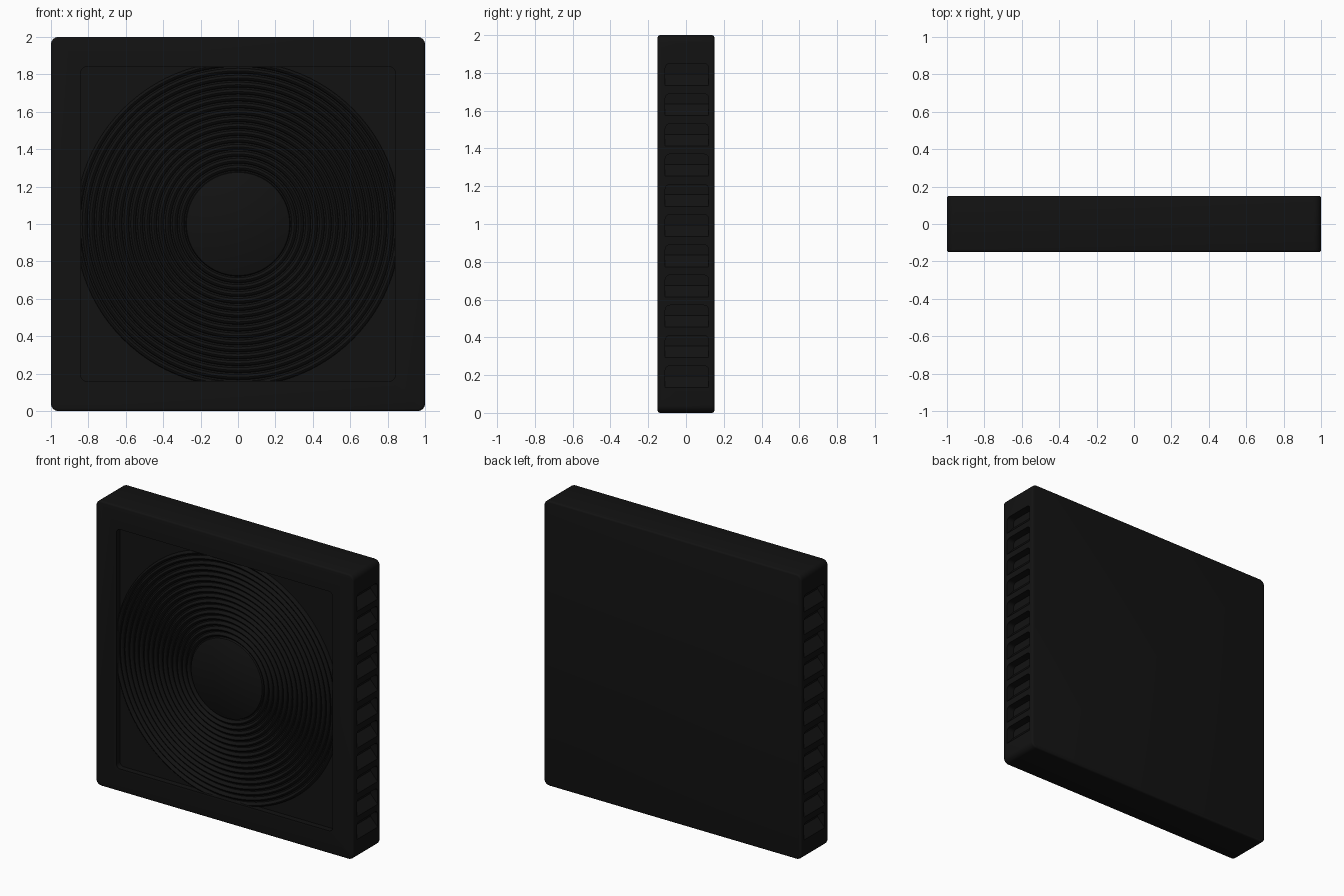
import bpy, bmesh, math

if "Cube" in bpy.data.objects:
    bpy.data.objects.remove(bpy.data.objects["Cube"])

black = bpy.data.materials.new("black_plastic")
black.diffuse_color = (0.006, 0.006, 0.006, 1)
black.use_nodes = True
black.node_tree.nodes["Principled BSDF"].inputs["Base Color"].default_value = black.diffuse_color


def finish(bm, name):
    bmesh.ops.recalc_face_normals(bm, faces=bm.faces)
    me = bpy.data.meshes.new(name)
    bm.to_mesh(me)
    bm.free()
    ob = bpy.data.objects.new(name, me)
    bpy.context.collection.objects.link(ob)
    me.materials.append(black)
    return ob


def smooth(ob):
    bpy.ops.object.select_all(action='DESELECT')
    ob.select_set(True)
    bpy.context.view_layer.objects.active = ob
    bpy.ops.object.shade_smooth_by_angle(angle=math.radians(35))


def rounded_slab(bm, half, radius, y0, y1, seg=6):
    """Square with rounded corners in XZ, centred on z=1, extruded along y."""
    c = half - radius
    pts = []
    for k, (sx, sz) in enumerate([(1, 1), (-1, 1), (-1, -1), (1, -1)]):
        for i in range(seg + 1):
            a = math.pi / 2 * (k + i / seg)
            pts.append((sx * c + radius * math.cos(a), 1 + sz * c + radius * math.sin(a)))
    front = [bm.verts.new((x, y0, z)) for x, z in pts]
    back = [bm.verts.new((x, y1, z)) for x, z in pts]
    caps = [bm.faces.new(front), bm.faces.new(back[::-1])]
    n = len(pts)
    for i in range(n):
        j = (i + 1) % n
        bm.faces.new((front[i], back[i], back[j], front[j]))
    return caps


def louvre(bm, side, top):
    """Wedge pocket: deepest at its flat ceiling, floor slopes out to the side face."""
    prof = [(0.945, top), (1.03, top), (1.03, top - 0.15), (0.945, top - 0.055)]
    rows = [[bm.verts.new((side * x, y, z)) for x, z in prof] for y in (-0.11, 0.12)]
    bm.faces.new(rows[0])
    bm.faces.new(rows[1][::-1])
    for i in range(4):
        j = (i + 1) % 4
        bm.faces.new((rows[0][i], rows[1][i], rows[1][j], rows[0][j]))
    edges = [bm.edges.get((r[0], r[1])) for r in rows]
    bmesh.ops.bevel(bm, geom=edges, offset=0.025, segments=4, profile=0.5, affect='EDGES')


# Casing with rounded corners and softened rims
bm = bmesh.new()
caps = rounded_slab(bm, 1.0, 0.04, -0.15, 0.15)
bmesh.ops.recalc_face_normals(bm, faces=bm.faces)
bmesh.ops.bevel(bm, geom=list({e for f in caps for e in f.edges}),
                offset=0.012, segments=3, profile=0.5, affect='EDGES')
casing = finish(bm, "casing")

# Cutters: front recess and side louvres
bm = bmesh.new()
rounded_slab(bm, 0.84, 0.03, -0.3, -0.11)
for side in (1, -1):
    for i in range(11):
        louvre(bm, side, 1.85 - 0.16 * i)
cutter = finish(bm, "recess_cutter")
cutter.hide_render = True

mod = casing.modifiers.new("cut", 'BOOLEAN')
mod.operation = 'DIFFERENCE'
mod.solver = 'EXACT'
mod.object = cutter
bpy.context.view_layer.objects.active = casing
casing.select_set(True)
bpy.ops.object.modifier_apply(modifier=mod.name)
bpy.data.objects.remove(cutter)
smooth(casing)

# Round grille: hub disc plus concentric rounded ridges, clipped by the frame
base, height, hub, pitch, rings = -0.112, 0.022, 0.27, 0.037, 16
prof = [(hub, base - height + 0.004), (hub + 0.006, base - height + 0.008), (hub + 0.01, base)]
for r in range(rings):
    start = hub + 0.01 + r * pitch
    for k in range(7):
        a = math.pi * k / 6
        prof.append((start + 0.021 - 0.014 * math.cos(a), base - height * math.sin(a)))
prof.append((prof[-1][0], -0.08))
bm = bmesh.new()
N = 96
loops = []
for r, y in prof:
    loops.append([bm.verts.new((r * math.cos(2 * math.pi * i / N), y,
                                1 + r * math.sin(2 * math.pi * i / N))) for i in range(N)])
for a, b in zip(loops, loops[1:]):
    for i in range(N):
        j = (i + 1) % N
        bm.faces.new((a[i], a[j], b[j], b[i]))
bm.faces.new(loops[0])
bm.faces.new(loops[-1])
smooth(finish(bm, "ring_grille"))
